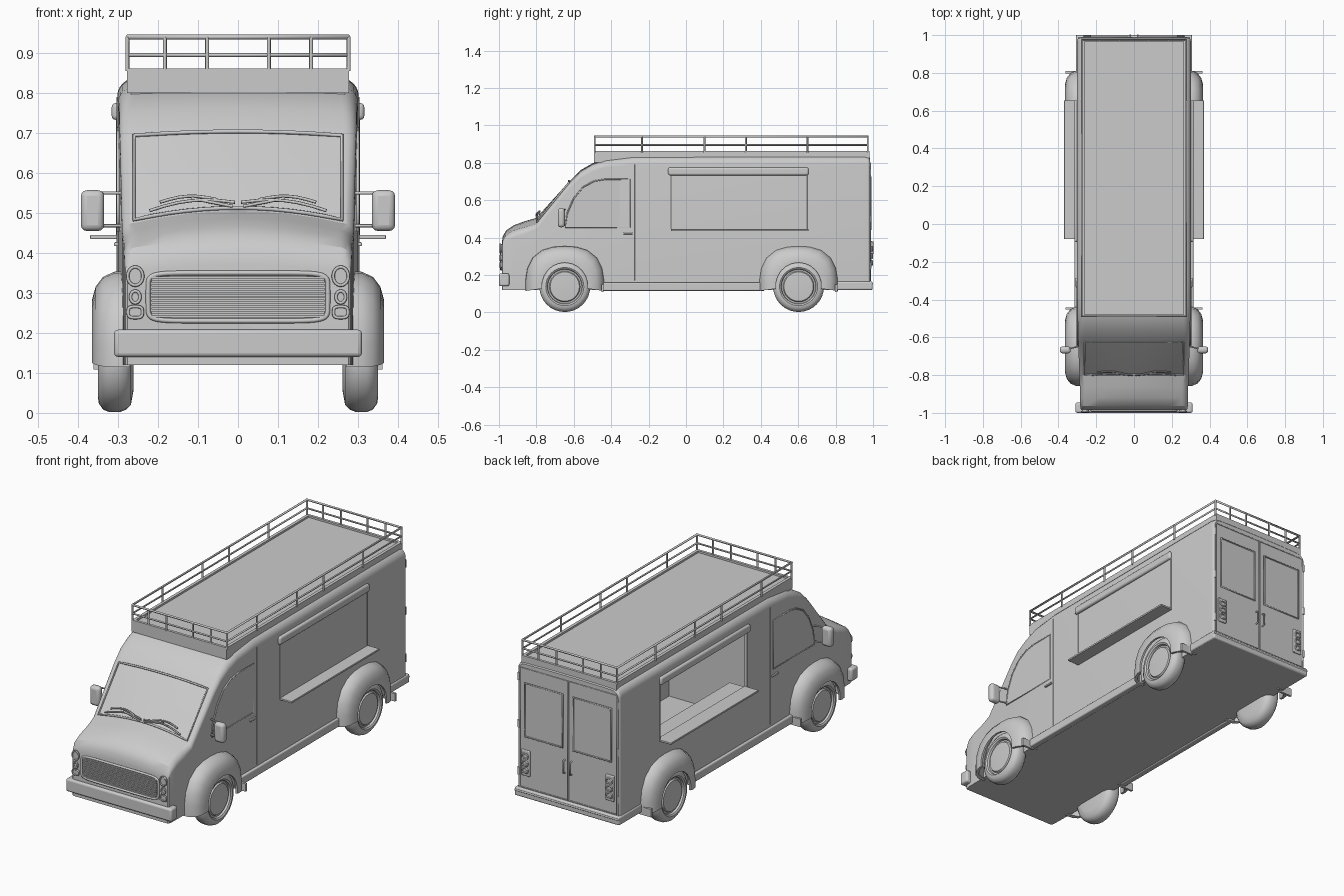
import bpy, bmesh, math
from mathutils import Vector

if "Cube" in bpy.data.objects:
    bpy.data.objects.remove(bpy.data.objects["Cube"])


def finish(name, bm, angle=35, bevel=0):
    bmesh.ops.recalc_face_normals(bm, faces=bm.faces[:])
    me = bpy.data.meshes.new(name)
    bm.to_mesh(me)
    bm.free()
    ob = bpy.data.objects.new(name, me)
    bpy.context.collection.objects.link(ob)
    if bevel:
        m = ob.modifiers.new("bevel", 'BEVEL')
        m.width, m.segments = bevel, 3
    bpy.ops.object.select_all(action='DESELECT')
    ob.select_set(True)
    bpy.context.view_layer.objects.active = ob
    bpy.ops.object.shade_smooth_by_angle(angle=math.radians(angle))
    return ob


def loft(name, rings, angle=35):
    """Skin closed rings of points and cap both ends."""
    bm = bmesh.new()
    vs = [[bm.verts.new(p) for p in r] for r in rings]
    n = len(vs[0])
    for a, b in zip(vs, vs[1:]):
        for i in range(n):
            j = (i + 1) % n
            bm.faces.new((a[i], a[j], b[j], b[i]))
    bm.faces.new(vs[0])
    bm.faces.new(vs[-1])
    return finish(name, bm, angle)


def box(name, x, y, z, bevel=0):
    bm = bmesh.new()
    bmesh.ops.create_cube(bm, size=1)
    for v in bm.verts:
        v.co = Vector([(r[0] + r[1]) / 2 + c * abs(r[1] - r[0]) for c, r in zip(v.co, (x, y, z))])
    return finish(name, bm, 35, bevel)


def tube(name, pts, r, cyclic=False):
    cu = bpy.data.curves.new(name, 'CURVE')
    cu.dimensions, cu.bevel_depth, cu.bevel_resolution = '3D', r, 2
    cu.use_fill_caps = True
    sp = cu.splines.new('POLY')
    sp.points.add(len(pts) - 1)
    for p, c in zip(sp.points, pts):
        p.co = (*c, 1)
    sp.use_cyclic_u = cyclic
    ob = bpy.data.objects.new(name, cu)
    bpy.context.collection.objects.link(ob)
    return ob


def oval(cx, cz, rx, rz, y, n=24, power=1.0):
    """Closed outline in the x-z plane; a small power gives a rounded rectangle."""
    f = lambda c: math.copysign(abs(c) ** power, c)
    return [(cx + rx * f(math.cos(a)), y, cz + rz * f(math.sin(a)))
            for a in (2 * math.pi * i / n for i in range(n))]


def lamp(name, cx, cz, rx, rz, y0, y1, power=1.0):
    loft(name, [oval(cx, cz, rx, rz, y0, 24, power), oval(cx, cz, rx, rz, y1, 24, power)])
    tube(name + "_ring", oval(cx, cz, rx, rz, y1, 24, power), 0.004, True)


# Body shell: stations of (y, height, half width, shoulder radius, crown)
def section(y, h, w, r, c, z0=0.12):
    half = [((w - r) * u, h - c * u * u) for u in (0, .25, .5, .75)]
    half += [(w - r + r * math.sin(a), h - c - r + r * math.cos(a))
             for a in (math.pi / 2 * i / 6 for i in range(7))]
    half.append((w, z0))
    return [(x, y, z) for x, z in half] + [(-x, y, z) for x, z in half[:0:-1]]


stations = [(-.985, .37, .277, .025, .015), (-.98, .405, .282, .03, .02),
            (-.963, .437, .285, .035, .022), (-.92, .466, .286, .04, .026),
            (-.86, .488, .287, .04, .03), (-.80, .505, .29, .03, .03),
            (-.62, .705, .295, .03, .01), (-.565, .76, .297, .035, .008),
            (-.50, .797, .298, .04, .006), (-.43, .82, .30, .04, .005),
            (-.28, .837, .302, .045, .003), (.95, .84, .302, .045, .003),
            (.975, .835, .30, .045, .003), (.985, .825, .293, .04, .003)]
body = loft("body", [section(*s) for s in stations], 30)

# Hollow kitchen and the open serving hatch on the left
for nm, x in (("kitchen_cutter", (-.288, .288)), ("hatch_cutter", (-.4, -.2))):
    y, z = ((-.27, .96), (.165, .79)) if nm[0] == "k" else ((-.08, .65), (.445, .735))
    cut = box(nm, x, y, z)
    cut.hide_render = True
    cut.hide_set(True)
    m = body.modifiers.new(nm, 'BOOLEAN')
    m.object, m.operation, m.solver = cut, 'DIFFERENCE', 'EXACT'


# Windscreen
def screen(u, t, off=0.004):
    return (.26 * u, -.797 + .175 * t - off, .505 + .195 * t - (.03 - .02 * t) * u * u + off)


us = [i / 6 - 1 for i in range(13)]
outline = [screen(u, .02) for u in us] + [screen(u, 1) for u in us[::-1]]
tube("windscreen_frame", outline, .005, True)
for s in (-1, 1):
    for k, (a, b) in enumerate((((.03, .05), (.85, .05)), ((.2, .09), (.75, .13)))):
        tube("wiper", [screen(s * (a[0] + (b[0] - a[0]) * i / 6),
                              a[1] + (b[1] - a[1]) * i / 6 + .05 * math.sin(math.pi * i / 6), .012)
                       for i in range(7)], .004)
    tube("wiper_arm", [screen(s * .05, .02, .008), screen(s * .45, .12, .014)], .004)

# Grille and front lamps
loft("grille_panel", [oval(0, .29, .222, .058, y, 48, .25) for y in (-.97, -.987)])
tube("grille_frame", oval(0, .29, .225, .06, -.988, 48, .25), .006, True)
for i in range(11):
    z = .242 + i * .0096
    box("grille_bar", (-.216, .216), (-.994, -.98), (z - .003, z + .003))
for s in (-1, 1):
    lamp("headlamp", s * .257, .342, .019, .023, -.97, -.993)
    lamp("side_lamp", s * .257, .29, .012, .015, -.97, -.992)
    lamp("indicator", s * .257, .252, .018, .014, -.97, -.992, .6)

# Bumpers and sills
box("front_bumper", (-.31, .31), (-1, -.945), (.14, .208), .01)
box("rear_bumper", (-.308, .308), (.80, .998), (.12, .165), .008)
tube("rear_bumper_trim", [(-.306, .994, .15), (.306, .994, .15)], .006)

# Wheels and fenders
tyre = [(.262, .085), (.268, .118), (.28, .13), (.295, .136), (.322, .136), (.337, .13),
        (.348, .115), (.35, .102), (.345, .094), (.335, .091), (.335, .083), (.343, .078), (.345, .045)]
arch = [(.27, .212), (.31, .209), (.338, .196), (.356, .172), (.365, .14), (.365, .122),
        (.354, .122), (.35, .15), (.33, .182), (.27, .198)]
for s in (-1, 1):
    for cy, end in ((-.648, "front"), (.602, "rear")):
        circle = [2 * math.pi * i / 32 for i in range(32)]
        loft(end + "_wheel", [[(s * x, cy + r * math.cos(a), .138 + r * math.sin(a)) for a in circle]
                              for x, r in tyre], 40)
        rings = []
        for i in range(13):
            a = math.radians(-8 + 196 * i / 12)
            k = 1 + .08 * math.sin(2 * a) ** 2
            rings.append([(s * x, cy + r * (k if r > .16 else 1) * math.cos(a),
                           .144 + r * (k if r > .16 else 1) * math.sin(a)) for x, r in arch])
        loft(end + "_fender", rings, 45)
        # Mud flaps behind each wheel
        box(end + "_mud_flap", (s * .29, s * .362), (cy + .195, cy + .207), (.108, .15))
    box("sill", (s * .28, s * .315), (-.45, .42), (.115, .16), .006)

# Cab doors, mirrors, serving shelf and rolled awning on each side
glass = [(-.645, .455), (-.635, .53), (-.60, .61), (-.55, .67), (-.49, .702), (-.43, .712),
         (-.30, .712), (-.30, .455)]
for s in (-1, 1):
    loft("cab_window", [[(s * x, y, z) for y, z in glass] for x in (.28, .301)])
    tube("cab_window_frame", [(s * .300, y, z) for y, z in glass], .004, True)
    tube("door_seam", [(s * .302, -.275, .17), (s * .302, -.275, .79)], .0015)
    box("door_handle", (s * .295, s * .31), (-.335, -.285), (.417, .427), .003)
    box("mirror", (s * .335, s * .393), (-.685, -.648), (.455, .557), .015)
    for z in (.468, .55):
        tube("mirror_arm", [(s * .285, -.645, z), (s * .36, -.665, z)], .004)
    box("serving_shelf", (s * .29, s * .37), (-.08, .655), (.435, .445), .002)
    box("awning_case", (s * .29, s * .316), (-.095, .655), (.733, .775), .01)
    for y in (-.08, .65):
        tube("hatch_edge", [(s * .302, y, .445), (s * .302, y, .735)], .003)
box("inner_counter", (-.29, -.2), (-.08, .65), (.42, .44))

# Rear doors
for s in (-1, 1):
    def rect(x0, x1, z0, z1, y):
        return [(s * x0, y, z0), (s * x1, y, z0), (s * x1, y, z1), (s * x0, y, z1)]
    tube("rear_door_edge", rect(.003, .283, .17, .80, .986), .003, True)
    box("rear_window", (s * .035, s * .25), (.975, .988), (.445, .72))
    tube("rear_window_frame", rect(.032, .253, .442, .723, .988), .005, True)
    tube("rear_handle", [(s * .02, .985, .31), (s * .02, 1.0, .315), (s * .02, 1.0, .375), (s * .02, .985, .38)], .004)
    box("tail_lamp_housing", (s * .222, s * .272), (.98, .993), (.235, .37), .004)
    for z in (.265, .302, .34):
        lamp("tail_lamp", s * .247, z, .016, .012, .985, .995, .6)
    for z in (.25, .50, .75):
        tube("rear_hinge", [(s * .291, .984, z - .02), (s * .291, .984, z + .02)], .006)

# Raised roof deck with a rim
box("roof_deck", (-.268, .268), (-.48, .97), (.79, .852))
for s in (-1, 1):
    box("deck_side_rim", (s * .262, s * .278), (-.492, .98), (.80, .862))
for y in (-.492, .966):
    box("deck_end_rim", (-.278, .278), (y, y + .014), (.80, .862))

# Roof rack
X, Y0, Y1 = .277, -.488, .972
for z, r in ((.94, .006), (.895, .005)):
    tube("rack_rail", [(-X, Y0, z), (X, Y0, z), (X, Y1, z), (-X, Y1, z)], r, True)
posts = [(s * X, y) for s in (-1, 1) for y in (Y0, -.235, .098, .32, .65, Y1)]
posts += [(x, y) for y in (Y0, Y1) for x in (-.183, -.077, .077, .183)]
for x, y in posts:
    tube("rack_post", [(x, y, .855), (x, y, .94)], .005)
